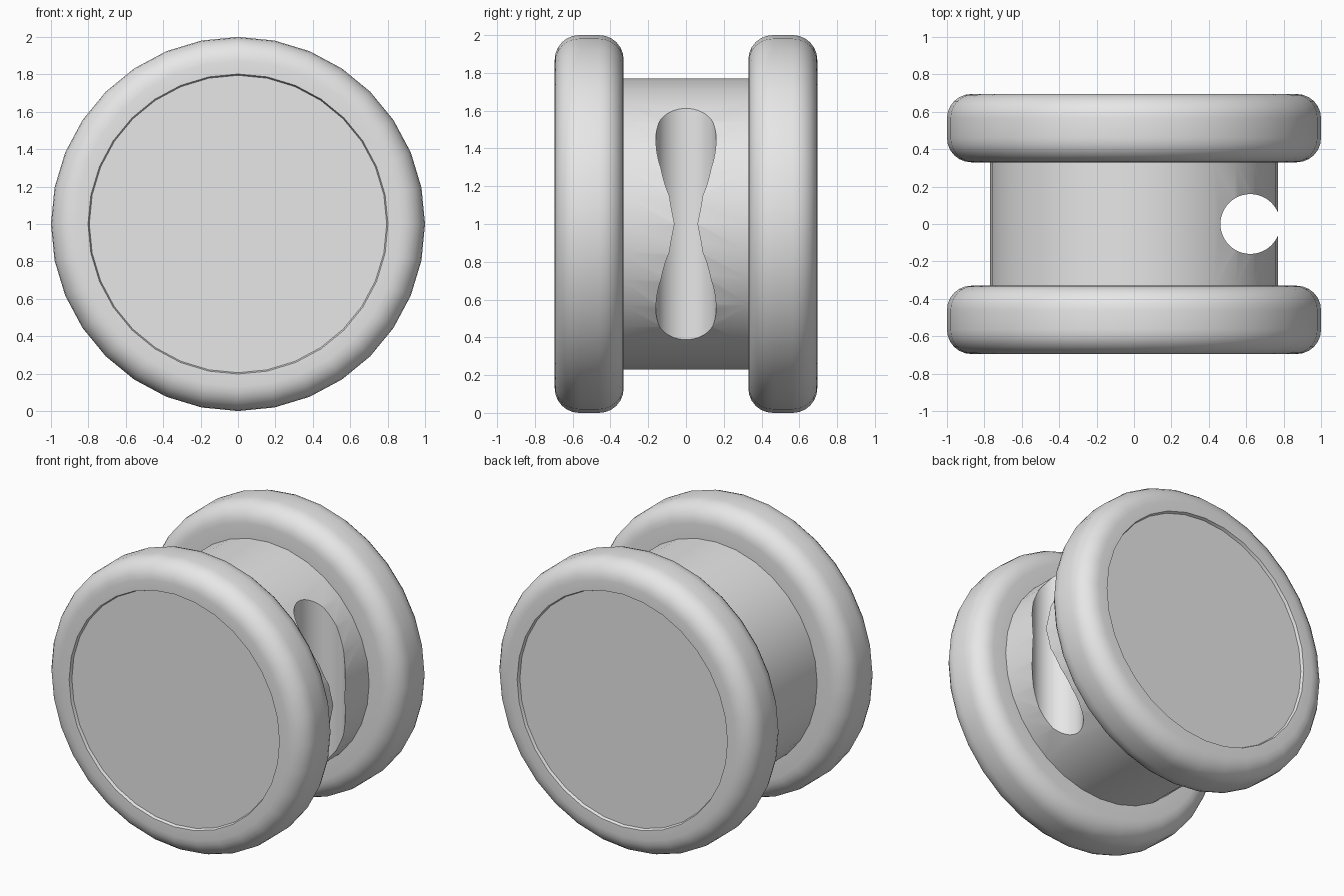
import bpy, bmesh, math
from mathutils import Matrix

cube = bpy.data.objects.get("Cube")
if cube:
    bpy.data.objects.remove(cube, do_unlink=True)

SIDES = 32
HUB_R, RIM_R, CORNER = 0.77, 1.0, 0.13
INNER, OUTER = 0.33, 0.695

grey = bpy.data.materials.new("plain grey")
grey.use_nodes = True
colour = (0.8, 0.8, 0.8, 1)
grey.diffuse_color = colour
grey.node_tree.nodes["Principled BSDF"].inputs["Base Color"].default_value = colour


def lathe(name, profile):
    """Turn a (radius, y) profile around the spool's axis at z = 1."""
    bm = bmesh.new()
    verts = [bm.verts.new((r, y, 0)) for r, y in profile]
    edges = [bm.edges.new(pair) for pair in zip(verts, verts[1:])]
    bmesh.ops.spin(bm, geom=verts + edges, cent=(0, 0, 0), axis=(0, 1, 0),
                   angle=math.tau, steps=SIDES)
    bmesh.ops.remove_doubles(bm, verts=bm.verts, dist=1e-4)
    bmesh.ops.translate(bm, verts=bm.verts, vec=(0, 0, 1))
    bmesh.ops.recalc_face_normals(bm, faces=bm.faces)
    mesh = bpy.data.meshes.new(name)
    bm.to_mesh(mesh)
    bm.free()
    mesh.materials.append(grey)
    obj = bpy.data.objects.new(name, mesh)
    bpy.context.collection.objects.link(obj)
    return obj


def smooth(obj):
    bpy.ops.object.select_all(action='DESELECT')
    obj.select_set(True)
    bpy.context.view_layer.objects.active = obj
    bpy.ops.object.shade_smooth_by_angle(angle=math.radians(30))


def corner(y, start):
    """Quarter-round rim corner centred at height y."""
    steps = 6
    return [(RIM_R - CORNER + CORNER * math.cos(a), y + CORNER * math.sin(a))
            for a in (start - math.pi / 2 * i / steps for i in range(steps + 1))]


# Two rounded end discs with a shallow recess on the outer face
disc = [(0, OUTER - 0.02), (0.795, OUTER - 0.02), (0.802, OUTER)]
disc += corner(OUTER - CORNER, math.pi / 2) + corner(INNER + CORNER, 0)
disc += [(HUB_R - 0.02, INNER), (0, INNER)]
for name, side in (("front_disc", -1), ("back_disc", 1)):
    smooth(lathe(name, [(r, side * y) for r, y in disc]))

# Hub joining the discs
end = INNER + 0.01
hub = lathe("hub", [(0, -end), (HUB_R, -end), (HUB_R, end), (0, end)])

# Vertical round groove cut through the left side of the hub
bm = bmesh.new()
bmesh.ops.create_cone(bm, cap_ends=True, segments=48, radius1=0.16, radius2=0.16,
                      depth=3, matrix=Matrix.Translation((0.622, 0, 1)))
mesh = bpy.data.meshes.new("groove_cutter")
bm.to_mesh(mesh)
bm.free()
mesh.materials.append(grey)
cutter = bpy.data.objects.new("groove_cutter", mesh)
bpy.context.collection.objects.link(cutter)

cut = hub.modifiers.new("groove", 'BOOLEAN')
cut.operation = 'DIFFERENCE'
cut.solver = 'EXACT'
cut.object = cutter
bpy.context.view_layer.objects.active = hub
bpy.ops.object.modifier_apply(modifier=cut.name)
bpy.data.objects.remove(cutter, do_unlink=True)
smooth(hub)
